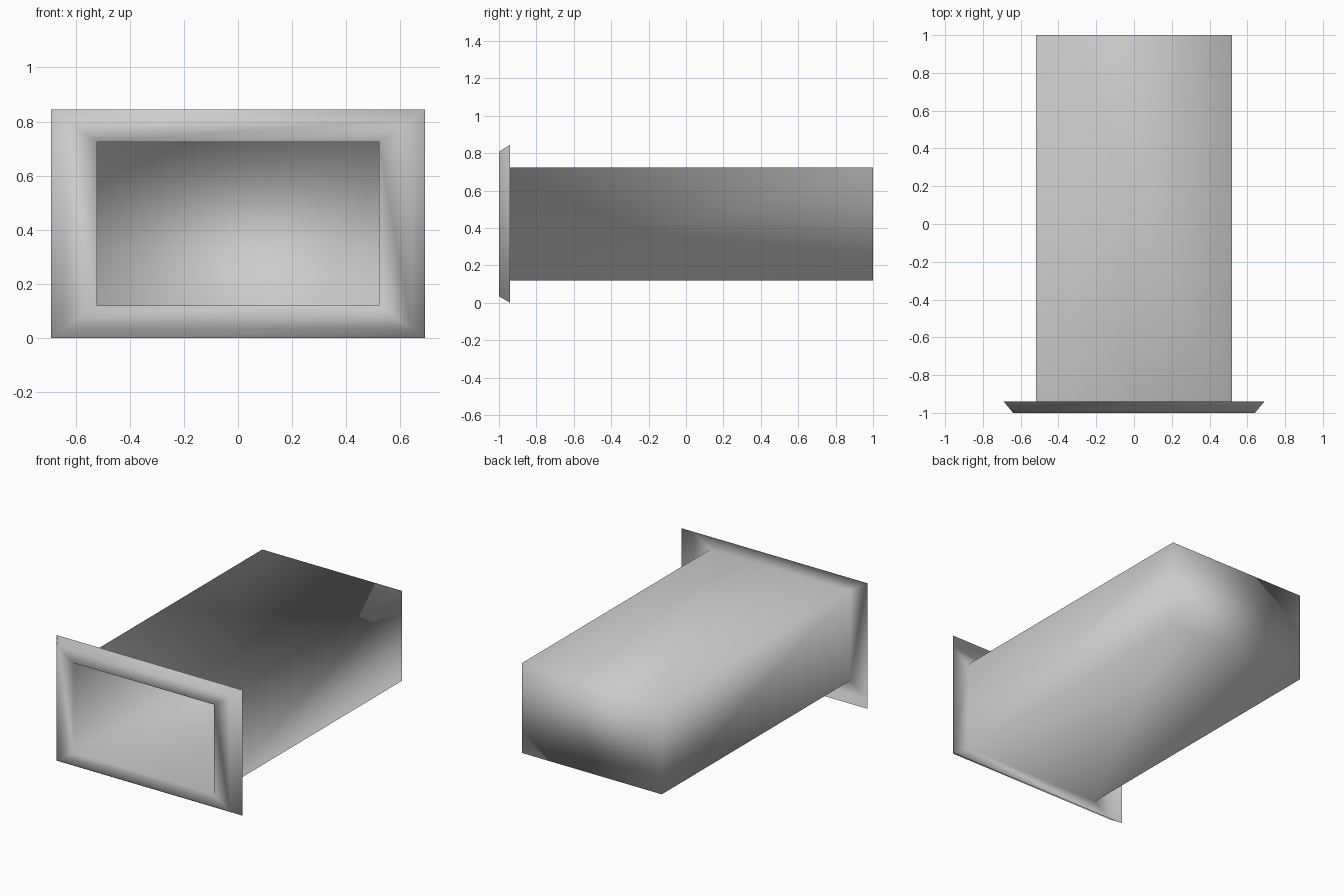
import bpy
import bmesh

cube = bpy.data.objects.get("Cube")
if cube:
    bpy.data.objects.remove(cube, do_unlink=True)

# Plain grey metal
grey = bpy.data.materials.new("grey_metal")
grey.use_nodes = True
colour = (0.6, 0.6, 0.6, 1)
grey.diffuse_color = colour
grey.node_tree.nodes["Principled BSDF"].inputs["Base Color"].default_value = colour

MID_Z = 0.422
# Rectangular sections: half width, half height, y
SECTIONS = [
    (0.69, 0.422, -0.94),   # rear lip of the flange
    (0.64, 0.387, -1.0),    # outer edge of the flange face
    (0.52, 0.302, -1.0),    # mouth of the duct
    (0.52, 0.302, 1.0),     # closed end of the duct
]
CORNERS = [(-1, -1), (1, -1), (1, 1), (-1, 1)]

bm = bmesh.new()
rings = [[bm.verts.new((sx * w, y, MID_Z + sz * h)) for sx, sz in CORNERS]
         for w, h, y in SECTIONS]

# Thin sheet: flange lip, flange face and duct walls in one continuous skin
for a, b in zip(rings, rings[1:]):
    for i in range(4):
        j = (i + 1) % 4
        bm.faces.new((a[i], a[j], b[j], b[i]))

# Back wall of the duct
bm.faces.new(rings[-1])
bmesh.ops.recalc_face_normals(bm, faces=bm.faces)
if max(bm.faces, key=lambda f: f.calc_center_median().y).normal.y < 0:
    bmesh.ops.reverse_faces(bm, faces=bm.faces)

# Soft shading runs across every corner
for f in bm.faces:
    f.smooth = True

mesh = bpy.data.meshes.new("flanged_duct")
bm.to_mesh(mesh)
bm.free()
mesh.materials.append(grey)
duct = bpy.data.objects.new("flanged_duct", mesh)
bpy.context.collection.objects.link(duct)
